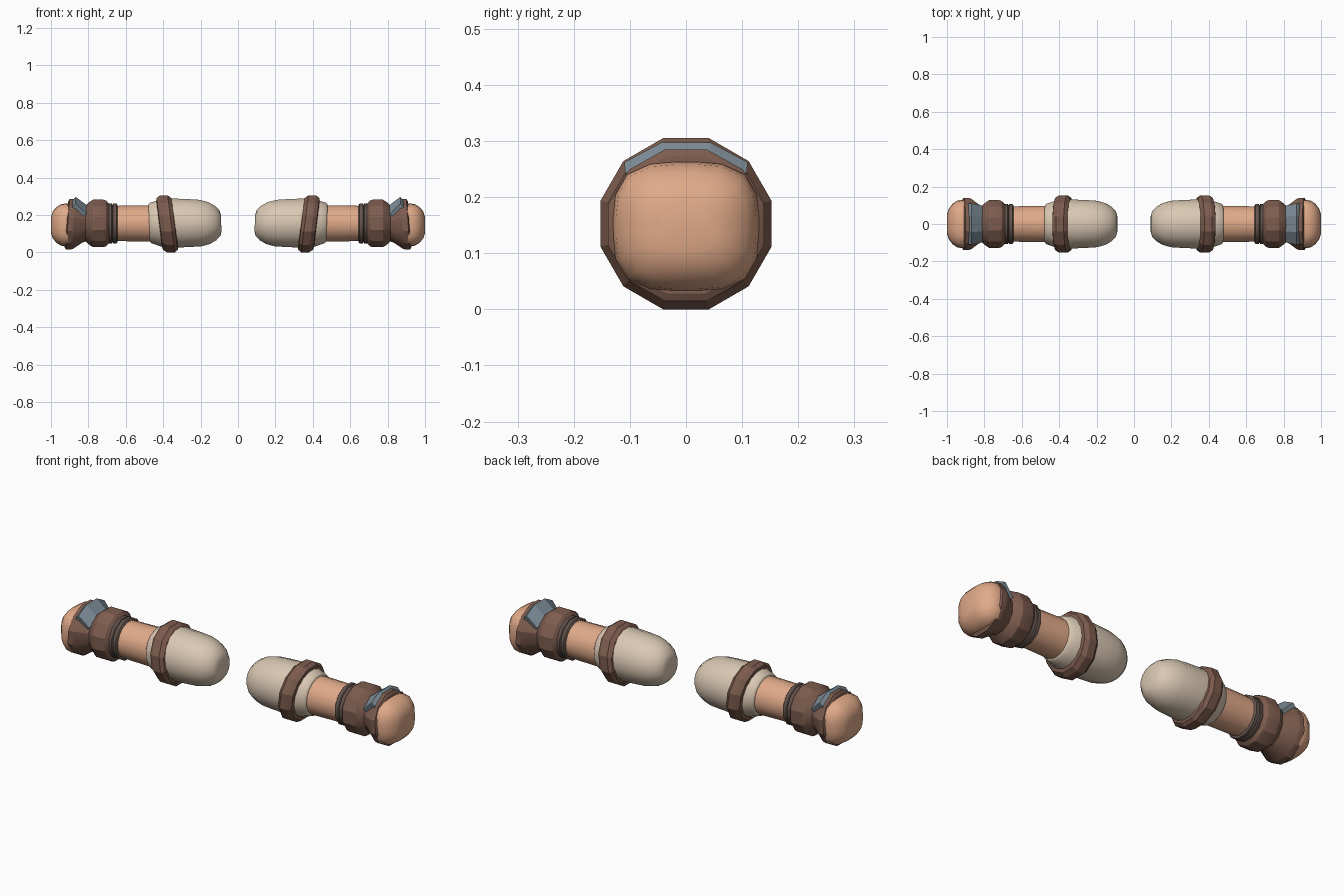
import bpy, bmesh, math

if "Cube" in bpy.data.objects:
    bpy.data.objects.remove(bpy.data.objects["Cube"])


def material(name, rgb):
    m = bpy.data.materials.new(name)
    m.diffuse_color = (*rgb, 1)
    m.use_nodes = True
    m.node_tree.nodes["Principled BSDF"].inputs["Base Color"].default_value = m.diffuse_color
    return m


SKIN = material("skin", (0.75, 0.40, 0.25))
LEATHER = material("brown leather", (0.205, 0.107, 0.076))
CLOTH = material("beige cloth", (0.70, 0.58, 0.45))
STRAP = material("dark strap", (0.13, 0.092, 0.077))
STEEL = material("blue grey plate", (0.205, 0.26, 0.305))


def finish(bm, name, mat, angle):
    """Turn a bmesh into an object mirrored to the other arm."""
    bmesh.ops.recalc_face_normals(bm, faces=bm.faces)
    mesh = bpy.data.meshes.new(name)
    bm.to_mesh(mesh)
    bm.free()
    mesh.materials.append(mat)
    ob = bpy.data.objects.new(name, mesh)
    bpy.context.collection.objects.link(ob)
    bpy.ops.object.select_all(action='DESELECT')
    bpy.context.view_layer.objects.active = ob
    ob.select_set(True)
    if angle:
        bpy.ops.object.shade_smooth_by_angle(angle=math.radians(angle))
    mirror = ob.modifiers.new("other_arm", 'MIRROR')
    mirror.use_mirror_merge = False
    return ob


def section(sides, power):
    """Unit cross-section; a higher power makes it squarer."""
    pts = []
    for i in range(sides):
        a = 2 * math.pi * (i + 0.5) / sides
        c, s = math.cos(a), math.sin(a)
        k = (abs(c) ** power + abs(s) ** power) ** (-1 / power)
        pts.append((c * k, s * k))
    return pts


def tube(name, mat, profile, cz, sides=12, power=2, tilt=0.0, zs=1.0, angle=40):
    """Loft rings of (x, radius) along x and cap both ends."""
    bm = bmesh.new()
    rings = []
    for x, r in profile:
        r = r / math.cos(math.pi / sides) if power == 2 else r
        rings.append([bm.verts.new((x + tilt * r * s, r * c, cz + r * s * zs))
                      for c, s in section(sides, power)])
    for a, b in zip(rings, rings[1:]):
        for i in range(sides):
            j = (i + 1) % sides
            bm.faces.new((a[i], a[j], b[j], b[i]))
    bm.faces.new(rings[0])
    bm.faces.new(rings[-1])
    return finish(bm, name, mat, angle)


# Upper arm: rounded sleeve with a narrower lip, and the tilted band around it
tube("sleeve", CLOTH, [(0.09, 0.045), (0.097, 0.068), (0.12, 0.092), (0.155, 0.112),
                       (0.20, 0.124), (0.26, 0.128), (0.36, 0.132), (0.42, 0.125),
                       (0.445, 0.115), (0.468, 0.108), (0.475, 0.10)],
     0.157, sides=16, tilt=0.04, angle=60)
tube("elbow_band", LEATHER, [(0.336, 0.125), (0.34, 0.139), (0.357, 0.1525),
                             (0.397, 0.1525), (0.418, 0.139), (0.422, 0.12)],
     0.1525, tilt=0.125, angle=0)

# Forearm and wrist strap
tube("forearm", SKIN, [(0.43, 0.098), (0.67, 0.094)], 0.155, sides=16)
tube("wrist_strap", STRAP, [(0.645, 0.10), (0.65, 0.106), (0.667, 0.106), (0.671, 0.10),
                            (0.675, 0.106), (0.692, 0.106), (0.70, 0.10)], 0.155)

# Cuff pinching in and flaring out into the glove rim
tube("cuff", LEATHER, [(0.69, 0.105), (0.705, 0.122), (0.72, 0.127), (0.775, 0.127),
                       (0.79, 0.118), (0.815, 0.097), (0.835, 0.10)], 0.155, angle=25)
tube("glove", LEATHER, [(0.805, 0.094), (0.825, 0.10), (0.875, 0.136), (0.89, 0.139),
                        (0.91, 0.139), (0.918, 0.126)], 0.15,
     tilt=-0.07, zs=0.97, angle=25)

# Closed hand
tube("hand", SKIN, [(0.88, 0.125), (0.915, 0.130), (0.945, 0.125), (0.97, 0.108),
                    (0.99, 0.082), (1.0, 0.05)], 0.147,
     sides=20, power=3.2, zs=0.89, angle=60)

# Arched steel plate on the back of the glove
bm = bmesh.new()
rows = []
for x, half, top, side in ((0.81, 0.098, 0.254, 0.205), (0.868, 0.11, 0.297, 0.262),
                           (0.888, 0.108, 0.276, 0.242), (0.83, 0.09, 0.232, 0.19)):
    rows.append([bm.verts.new((x, y * half, z)) for y, z in
                 ((-1, side), (-0.4, top), (0.4, top), (1, side))])
for a, b in zip(rows, rows[1:] + rows[:1]):
    for i in range(3):
        bm.faces.new((a[i], a[i + 1], b[i + 1], b[i]))
for end in (0, 3):
    bm.faces.new([r[end] for r in rows])
finish(bm, "glove_plate", STEEL, 0)
